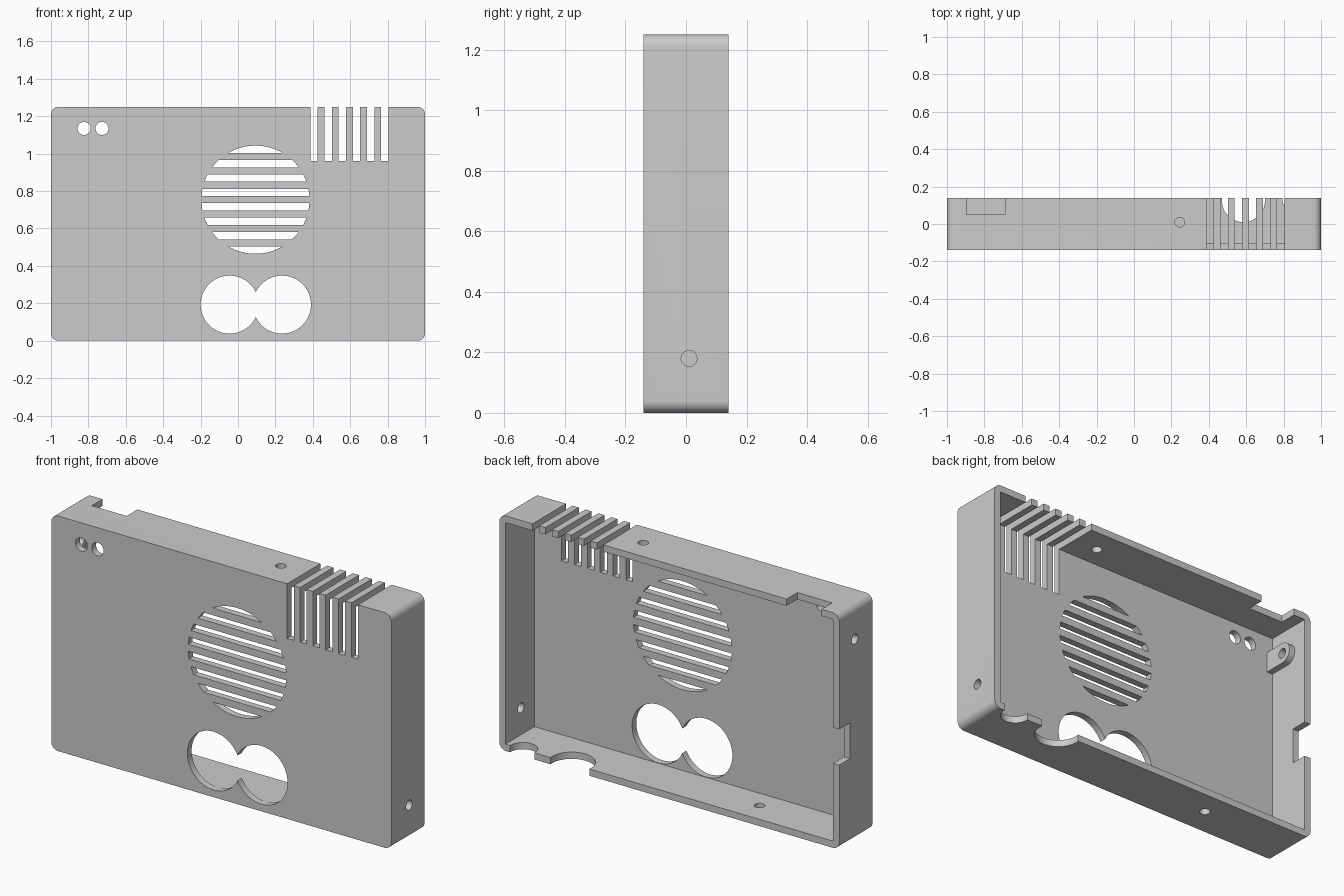
import bpy, bmesh
from math import sin, cos, pi, radians
from mathutils import Vector

if "Cube" in bpy.data.objects:
    bpy.data.objects.remove(bpy.data.objects["Cube"])

W, D, H, T = 1.0, 0.14, 1.25, 0.036   # half width, half depth, height, wall
FAR = 0.03                            # cutter overshoot

grey = bpy.data.materials.new("plain grey")
grey.use_nodes = True
grey.diffuse_color = (0.6, 0.6, 0.6, 1)
grey.node_tree.nodes["Principled BSDF"].inputs["Base Color"].default_value = (0.6, 0.6, 0.6, 1)


def prism(name, points, axis, lo, hi):
    """Extrude a 2D outline along an axis; the outline uses the other two axes in order."""
    bm = bmesh.new()

    def place(p, d):
        c = list(p)
        c.insert("xyz".index(axis), d)
        return Vector(c)
    face = bm.faces.new([bm.verts.new(place(p, lo)) for p in points])
    out = bmesh.ops.extrude_face_region(bm, geom=[face])["geom"]
    for v in out:
        if isinstance(v, bmesh.types.BMVert):
            v.co["xyz".index(axis)] = hi
    bmesh.ops.recalc_face_normals(bm, faces=bm.faces)
    mesh = bpy.data.meshes.new(name)
    bm.to_mesh(mesh)
    bm.free()
    mesh.materials.append(grey)
    obj = bpy.data.objects.new(name, mesh)
    bpy.context.scene.collection.objects.link(obj)
    return obj


def arc(u, v, r, start=0, end=360, n=48):
    steps = n if end - start == 360 else n + 1
    return [(u + r * cos(radians(start + (end - start) * i / n)),
             v + r * sin(radians(start + (end - start) * i / n))) for i in range(steps)]


def rect(u0, v0, u1, v1):
    return [(u0, v0), (u1, v0), (u1, v1), (u0, v1)]


def combine(target, tool, operation):
    """Apply a boolean and discard the tool."""
    mod = target.modifiers.new("boolean", "BOOLEAN")
    mod.operation, mod.solver, mod.object = operation, "EXACT", tool
    bpy.context.view_layer.update()
    evaluated = target.evaluated_get(bpy.context.evaluated_depsgraph_get())
    mesh = bpy.data.meshes.new_from_object(evaluated)
    target.modifiers.clear()
    target.data = mesh
    bpy.data.objects.remove(tool)


def cut(target, points, axis, lo, hi):
    combine(target, prism("cutter", points, axis, lo, hi), "DIFFERENCE")


# Outer shell with rounded corners, hollowed from the back
R = 0.04
outline = (arc(W - R, H - R, R, 0, 90, 10) + arc(R - W, H - R, R, 90, 180, 10)
           + arc(R - W, R, R, 180, 270, 10) + arc(W - R, R, R, 270, 360 - 0.001, 10))
case = prism("case_shell", outline, "y", -D, D)
cut(case, rect(T - W, T, W - T, H - T), "y", T - D, D + FAR)

# Mounting lug inside the side wall
side_z = 1.07
lug = [(-D + T / 2, side_z - 0.055)] + arc(0.01, side_z, 0.055, -90, 90, 24) + [(-D + T / 2, side_z + 0.055)]
combine(case, prism("lug", lug, "x", -W + T / 2, -0.93), "UNION")

# Round speaker grille made of horizontal slots
cx, cz, cr, pitch = 0.093, 0.754, 0.289, 0.077
for i in range(8):
    grille = prism("grille_slot", arc(cx, cz, cr, n=96), "y", -D - FAR, -D + 2 * T)
    z0 = cz - cr + i * pitch
    band = prism("band", rect(-W, z0 - (0.02 if i == 0 else 0), W, z0 + 0.039), "y", -D - 1, D)
    combine(grille, band, "INTERSECT")
    combine(case, grille, "DIFFERENCE")

# Pair of overlapping round openings and two small indicator holes
for x, z, r in ((-0.045, 0.193, 0.155), (0.235, 0.193, 0.155),
                (-0.823, 1.135, 0.035), (-0.727, 1.135, 0.035)):
    cut(case, arc(x, z, r, n=64), "y", -D - FAR, -D + T + 0.02)

# Vent slots across the front and top
for i in range(6):
    x = 0.387 + 0.0757 * i
    cut(case, rect(x, 0.96, x + 0.039, H + FAR), "y", -D - FAR, -D + T + 0.01)
    cut(case, rect(x, -D - FAR, x + 0.039, D + FAR), "z", H - T - 0.01, H + FAR)

# Screw holes in all four walls
screw = 0.026
cut(case, arc(0.01, 0.18, screw, n=32), "x", W - 2 * T, W + FAR)
cut(case, arc(0.01, side_z, screw, n=32), "x", -W - FAR, -0.9)
cut(case, arc(0.245, 0.01, screw, n=32), "z", H - 2 * T, H + FAR)
cut(case, arc(-0.44, 0.01, screw, n=32), "z", -FAR, 2 * T)

# Cable notches in the rear rim
cut(case, rect(-0.895, 0.05, -0.69, D + FAR), "z", H - 2 * T, H + FAR)
cut(case, rect(0.05, 0.45, D + FAR, 0.64), "x", -W - FAR, -W + T + 0.01)
for x, y, r in ((0.585, 0.125, 0.115), (0.865, 0.135, 0.072)):
    cut(case, arc(x, y, r, n=48), "z", -FAR, T + 0.01)

# Smooth the curved walls, keep edges sharp
bpy.ops.object.select_all(action="DESELECT")
bpy.context.view_layer.objects.active = case
case.select_set(True)
bpy.ops.object.shade_smooth_by_angle(angle=radians(30))
